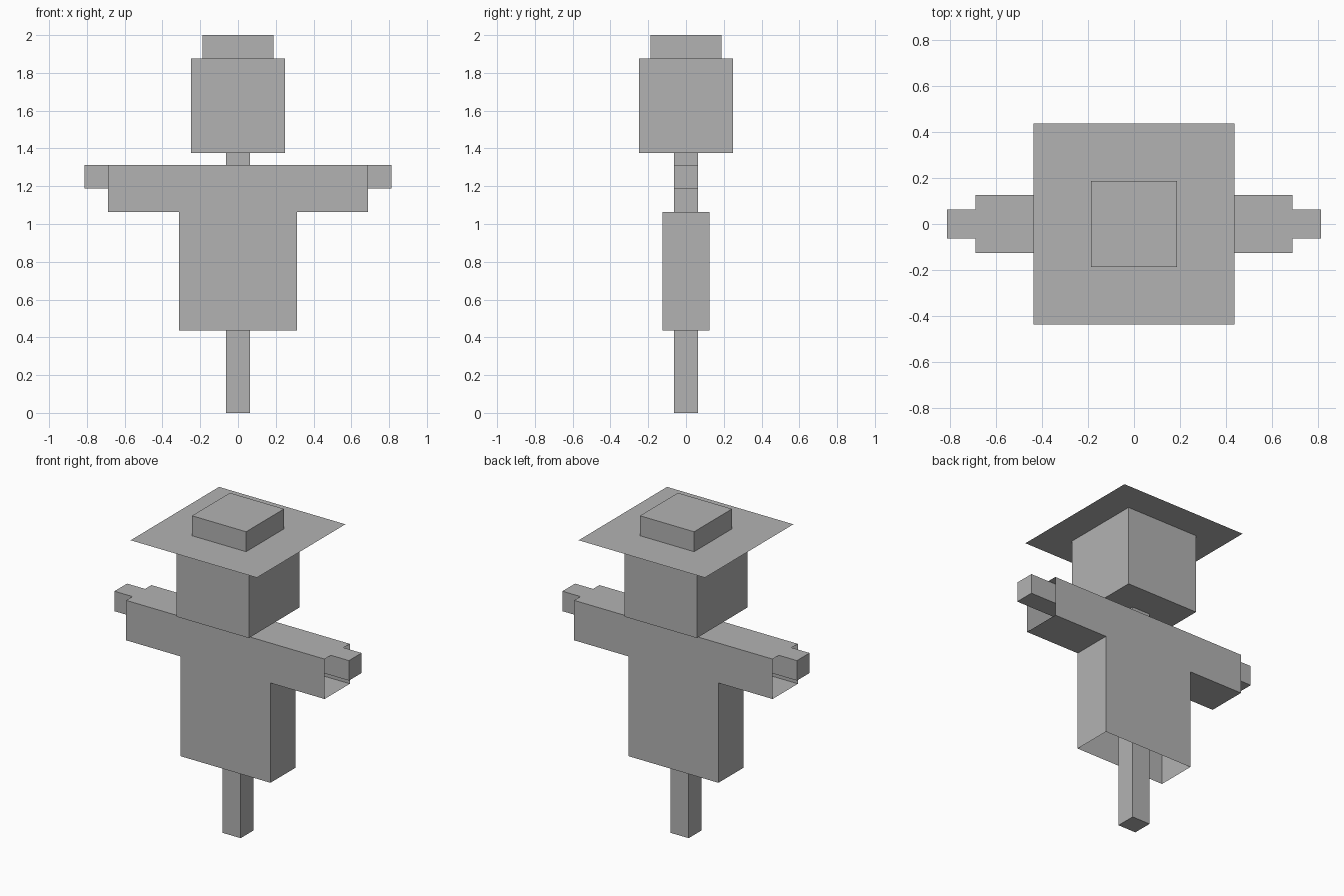
import bpy
import bmesh

# Remove the default cube
cube = bpy.data.objects.get("Cube")
if cube:
    bpy.data.objects.remove(cube, do_unlink=True)

U = 1 / 16  # block unit

grey = bpy.data.materials.new("plain grey")
grey.use_nodes = True
grey.diffuse_color = (0.45, 0.45, 0.45, 1)
grey.node_tree.nodes["Principled BSDF"].inputs["Base Color"].default_value = grey.diffuse_color


def add_object(name, bm):
    mesh = bpy.data.meshes.new(name)
    bm.to_mesh(mesh)
    bm.free()
    mesh.materials.append(grey)
    obj = bpy.data.objects.new(name, mesh)
    bpy.context.collection.objects.link(obj)
    return obj


def box(name, width, depth, bottom, top):
    """Box centred on the z axis, measured in block units."""
    bm = bmesh.new()
    bmesh.ops.create_cube(bm, size=1)
    for v in bm.verts:
        v.co.x *= width * U
        v.co.y *= depth * U
        v.co.z = (top if v.co.z > 0 else bottom) * U
    return add_object(name, bm)


# Wooden frame
box("post", 2, 2, 0, 22)
box("crossbar", 26, 2, 19, 21)

# Head and hat
box("head", 8, 8, 22, 30)
box("hat_crown", 6, 6, 30, 32)
bm = bmesh.new()
bmesh.ops.create_grid(bm, x_segments=1, y_segments=1, size=7 * U)
brim = add_object("hat_brim", bm)
brim.location.z = 30 * U

# Shirt: T-shaped shell, open at the cuffs and hem
half = [(5, 7), (5, 17), (11, 17), (11, 21)]
outline = half + [(-x, z) for x, z in reversed(half)]
bm = bmesh.new()
front = bm.faces.new([bm.verts.new((x * U, -2 * U, z * U)) for x, z in outline])
back = bmesh.ops.extrude_face_region(bm, geom=[front], use_keep_orig=True)
moved = [g for g in back["geom"] if isinstance(g, bmesh.types.BMVert)]
bmesh.ops.translate(bm, verts=moved, vec=(0, 4 * U, 0))
bmesh.ops.recalc_face_normals(bm, faces=bm.faces)
openings = []
for f in bm.faces:
    c = f.calc_center_median()
    if abs(f.normal.y) < 0.5 and (abs(c.x) > 10.5 * U or c.z < 7.5 * U):
        openings.append(f)
bmesh.ops.delete(bm, geom=openings, context='FACES')
add_object("shirt", bm)
